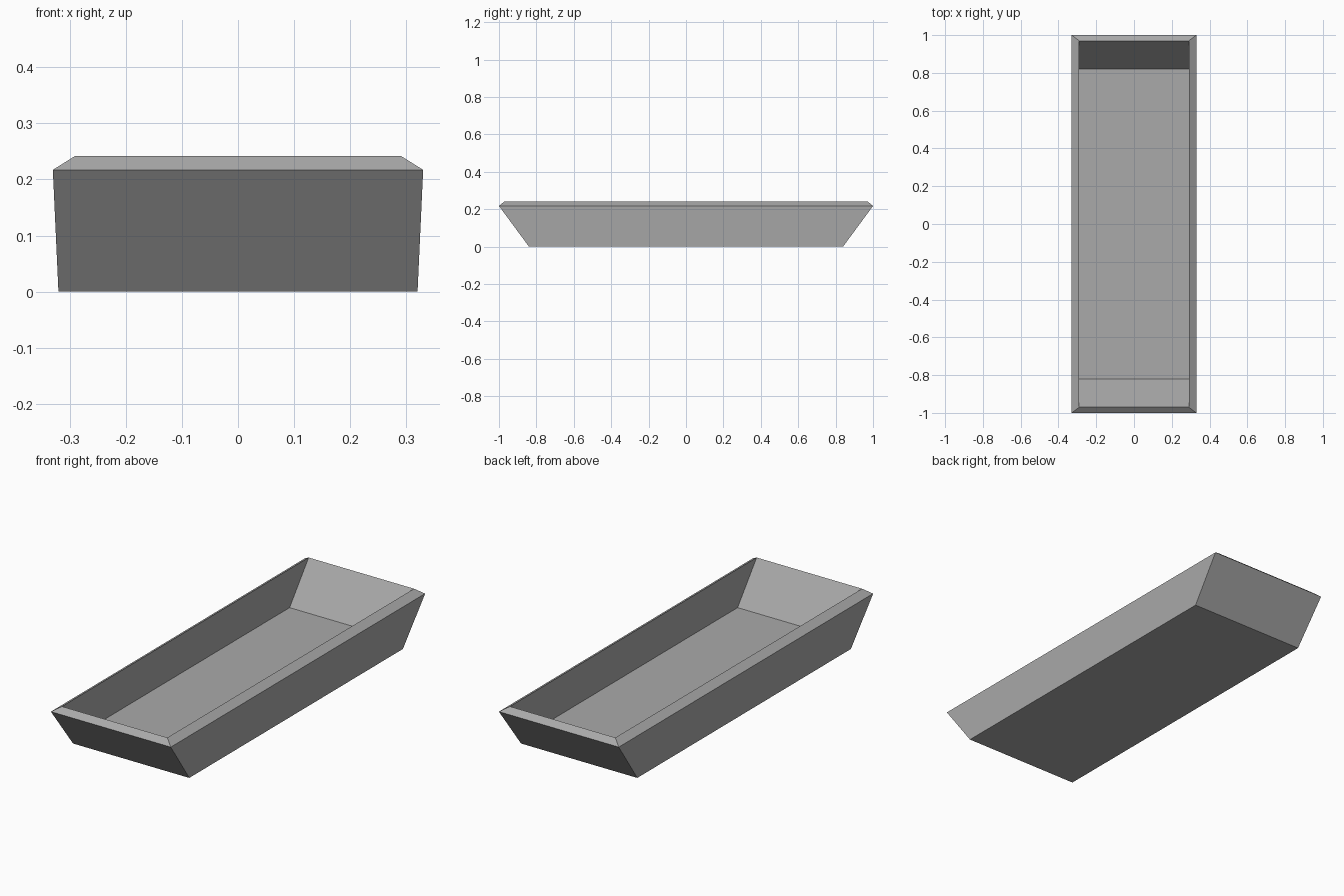
import bpy

default = bpy.data.objects.get("Cube")
if default:
    bpy.data.objects.remove(default, do_unlink=True)

# Single grey material
grey = bpy.data.materials.new("plain grey")
grey.use_nodes = True
colour = (0.4, 0.4, 0.4, 1)
grey.diffuse_color = colour
grey.node_tree.nodes["Principled BSDF"].inputs["Base Color"].default_value = colour

# Rectangular sections: half width, half length, height
sections = [
    (0.32, 0.84, 0.0),     # underside
    (0.33, 1.0, 0.217),    # outer lip
    (0.29, 0.97, 0.242),   # top of the sloping rim
    (0.29, 0.82, 0.05),    # inside floor
]
corners = [(-1, -1), (1, -1), (1, 1), (-1, 1)]
verts = [(sx * w, sy * l, z) for w, l, z in sections for sx, sy in corners]

# Bridge the sections, then close the underside and the floor
faces = [(0, 3, 2, 1)]
for ring in range(len(sections) - 1):
    a, b = ring * 4, ring * 4 + 4
    for i in range(4):
        j = (i + 1) % 4
        faces.append((a + i, a + j, b + j, b + i))
last = len(verts) - 4
faces.append(tuple(range(last, last + 4)))

mesh = bpy.data.meshes.new("tray")
mesh.from_pydata(verts, [], faces)
mesh.materials.append(grey)
mesh.update()
tray = bpy.data.objects.new("tray", mesh)
bpy.context.collection.objects.link(tray)
